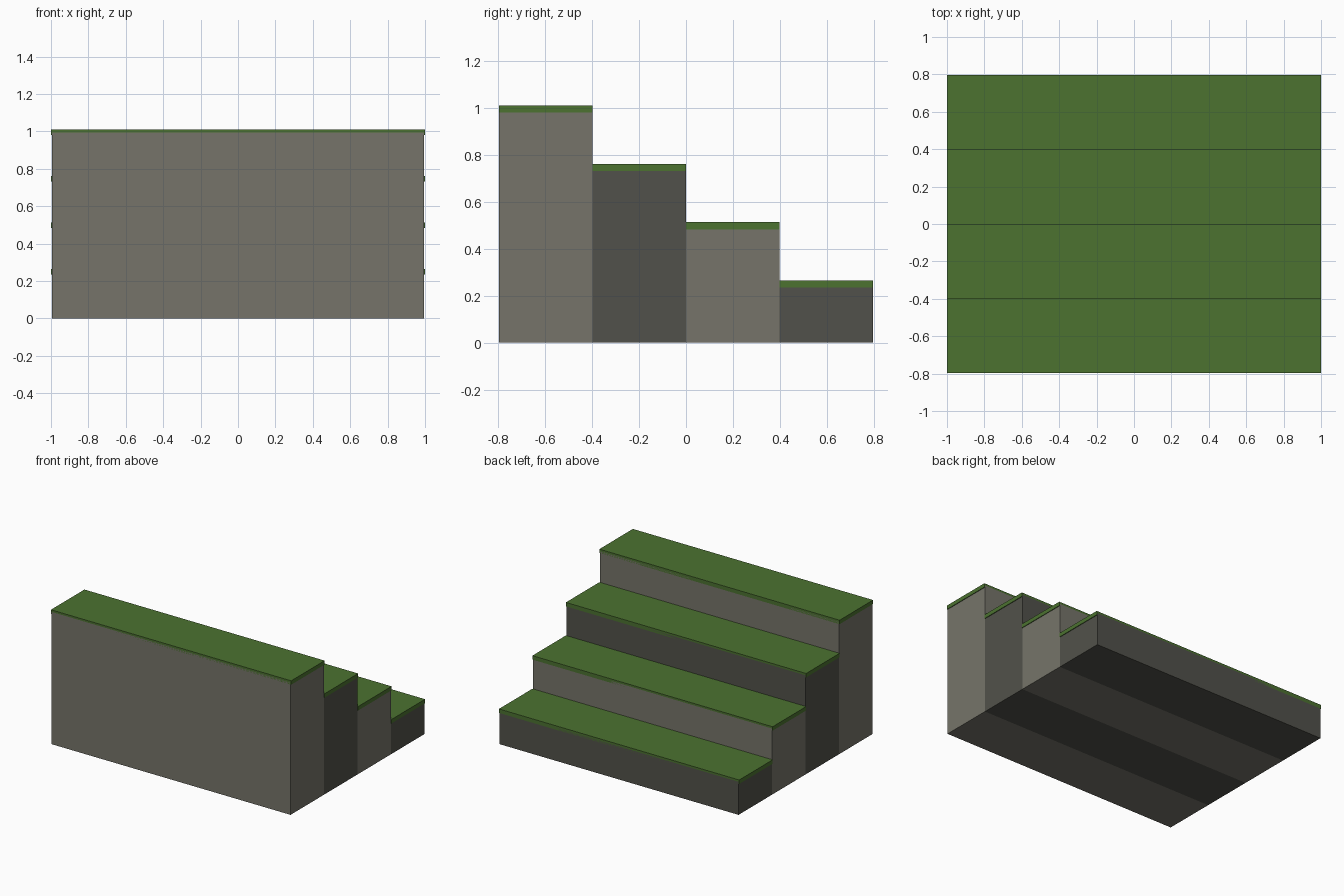
import bpy

if "Cube" in bpy.data.objects:
    bpy.data.objects.remove(bpy.data.objects["Cube"])

STEPS = 4
RISE, RUN = 0.2488, 0.398
STONE_W, CAP_W, CAP_T = 1.99, 2.0, 0.03


def material(name, rgb):
    m = bpy.data.materials.new(name)
    m.diffuse_color = (*rgb, 1)
    m.use_nodes = True
    m.node_tree.nodes["Principled BSDF"].inputs["Base Color"].default_value = m.diffuse_color
    return m


def box(name, size, loc, mat):
    bpy.ops.mesh.primitive_cube_add(size=1, location=loc)
    o = bpy.context.object
    o.name = name
    o.scale = size
    bpy.ops.object.transform_apply(location=False, rotation=False, scale=True)
    o.data.materials.append(mat)
    return o


light = material("light_stone", (0.18, 0.175, 0.143))
dark = material("dark_stone", (0.083, 0.083, 0.069))
grass = material("grass", (0.072, 0.168, 0.03))

# Full-height stone blocks, lowest at the back, each with a thin grass cap
for i in range(STEPS):
    h = RISE * (i + 1)
    y = RUN * ((STEPS - 1) / 2 - i)
    box(f"step_block_{i + 1}", (STONE_W, RUN, h), (0, y, h / 2), light if i % 2 else dark)
    box(f"grass_cap_{i + 1}", (CAP_W, RUN, CAP_T), (0, y, h), grass)
